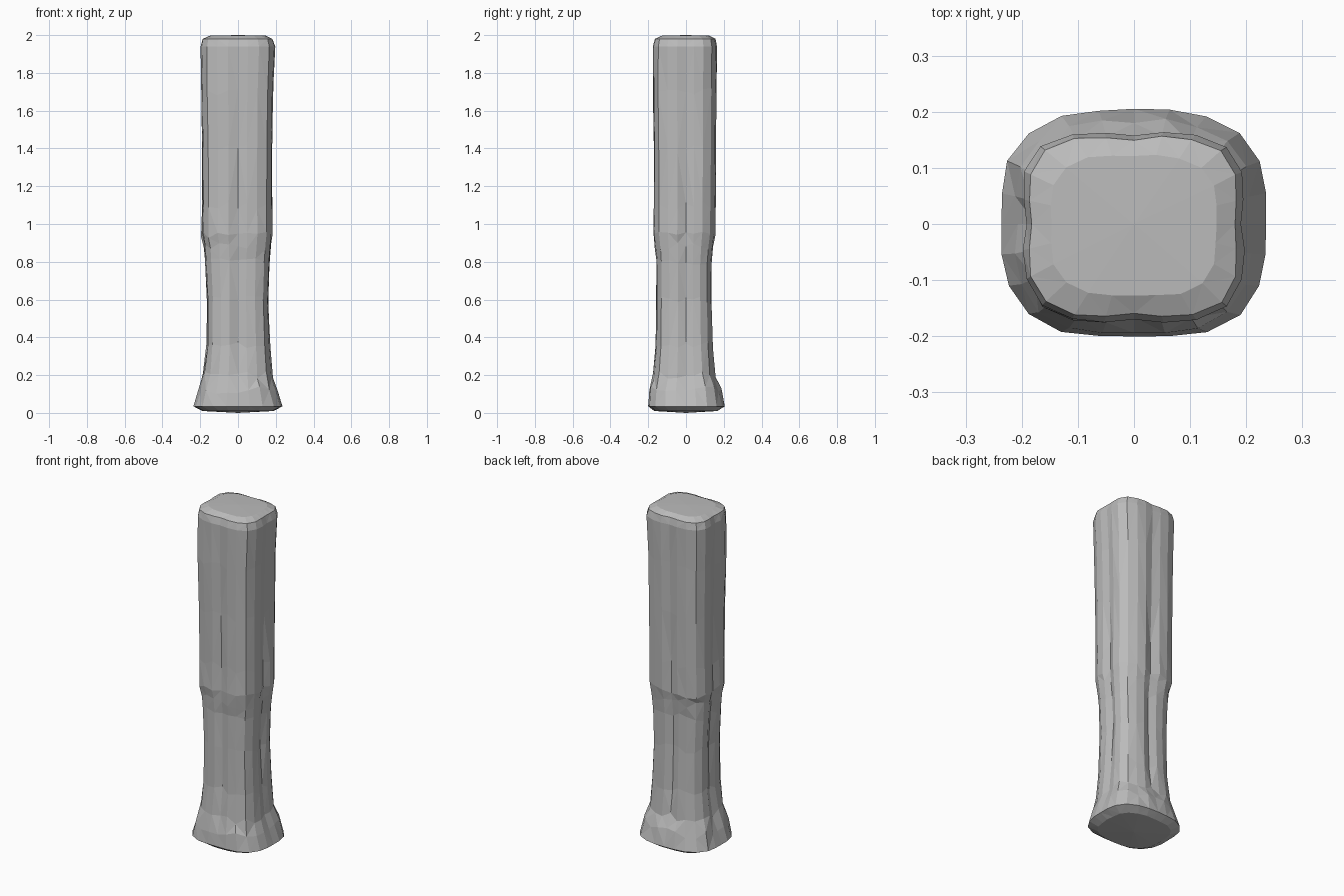
import bpy
import bmesh
import math
import random

random.seed(4)
cube = bpy.data.objects.get("Cube")
if cube:
    bpy.data.objects.remove(cube, do_unlink=True)

# Stone colour
stone = bpy.data.materials.new("grey_stone")
stone.use_nodes = True
grey = (0.5, 0.5, 0.5, 1.0)
stone.diffuse_color = grey
stone.node_tree.nodes["Principled BSDF"].inputs["Base Color"].default_value = grey

# Height, left/right reach, front/back reach, squareness, groove depth
RINGS = [
    (0.01, -0.19, 0.19, -0.17, 0.17, 2.8, 0.0),
    (0.035, -0.24, 0.24, -0.205, 0.207, 3.0, 0.0),
    (0.12, -0.216, 0.212, -0.2, 0.188, 3.0, 0.004),
    (0.2, -0.188, 0.188, -0.178, 0.16, 3.0, 0.01),
    (0.36, -0.168, 0.174, -0.163, 0.143, 3.4, 0.014),
    (0.6, -0.166, 0.163, -0.16, 0.136, 3.6, 0.014),
    (0.8, -0.176, 0.17, -0.16, 0.137, 3.6, 0.014),
    (0.88, -0.183, 0.178, -0.167, 0.146, 3.4, 0.012),
    (0.94, -0.197, 0.186, -0.176, 0.157, 3.4, 0.016),
    (1.1, -0.192, 0.184, -0.172, 0.158, 3.6, 0.016),
    (1.4, -0.192, 0.184, -0.174, 0.16, 4.0, 0.01),
    (1.7, -0.196, 0.188, -0.177, 0.163, 4.0, 0.007),
    (1.94, -0.2, 0.2, -0.177, 0.166, 4.0, 0.005),
    (1.98, -0.19, 0.187, -0.167, 0.158, 4.0, 0.004),
    (1.997, -0.15, 0.15, -0.13, 0.125, 3.6, 0.0),
]
SIDES = 24
wobble = [random.uniform(-0.004, 0.004) for _ in range(SIDES)]


def ring_point(i, z, left, right, front, back, power, groove):
    """Point on a rounded rectangle with a shallow groove mid-face."""
    a = 2 * math.pi * i / SIDES
    c, s = math.cos(a), math.sin(a)
    r = (abs(c) ** power + abs(s) ** power) ** (-1 / power)
    x = c * r * (right if c > 0 else -left)
    y = s * r * (back if s > 0 else -front)
    dent = groove if i % (SIDES // 4) == 0 else 0
    k = 1 - (dent + abs(wobble[i])) / math.hypot(x, y)
    k += random.uniform(-0.012, 0.008)
    dz = random.uniform(-0.02, 0.02) if 0.05 < z < 1.9 else 0
    return (x * k, y * k, z + dz)


# Weathered post body
bm = bmesh.new()
loops = [[bm.verts.new(ring_point(i, *ring)) for i in range(SIDES)] for ring in RINGS]
for low, high in zip(loops, loops[1:]):
    for i in range(SIDES):
        j = (i + 1) % SIDES
        bm.faces.new((low[i], low[j], high[j], high[i]))

# Slightly domed ends
for loop, z in ((loops[0], 0.0), (loops[-1], 2.0)):
    tip = bm.verts.new((0, 0, z))
    for i in range(SIDES):
        bm.faces.new((loop[i], loop[(i + 1) % SIDES], tip))

bmesh.ops.recalc_face_normals(bm, faces=bm.faces)
bmesh.ops.triangulate(bm, faces=bm.faces, quad_method='SHORT_EDGE')
mesh = bpy.data.meshes.new("stone_post")
bm.to_mesh(mesh)
bm.free()
mesh.materials.append(stone)
post = bpy.data.objects.new("stone_post", mesh)
bpy.context.collection.objects.link(post)
